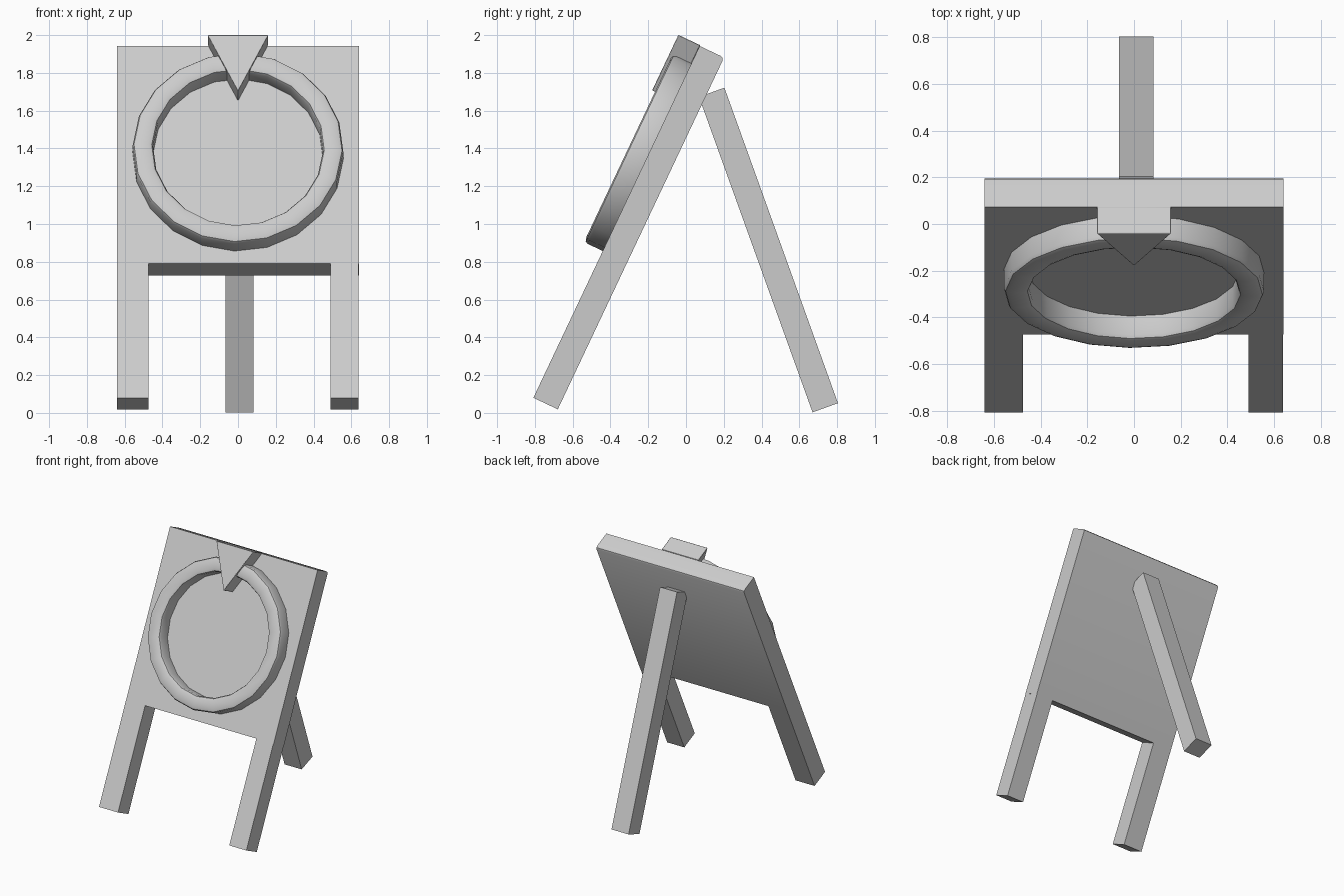
import bpy, bmesh, math
from mathutils import Matrix, Vector

if "Cube" in bpy.data.objects:
    bpy.data.objects.remove(bpy.data.objects["Cube"])

# Leaning frame: local x = width, local -y = out of the board front, local z = up the slope
LEAN = Matrix.Translation((0, -0.808, 0.08)) @ Matrix.Rotation(math.radians(-25.3), 4, 'X')


def finish(name, bm, matrix, bevel=0.0, smooth=35):
    bmesh.ops.recalc_face_normals(bm, faces=bm.faces)
    me = bpy.data.meshes.new(name)
    bm.to_mesh(me)
    bm.free()
    ob = bpy.data.objects.new(name, me)
    bpy.context.collection.objects.link(ob)
    ob.matrix_world = matrix
    if bevel:
        mod = ob.modifiers.new("soft_edges", 'BEVEL')
        mod.width = bevel
        mod.segments = 2
    bpy.ops.object.select_all(action='DESELECT')
    ob.select_set(True)
    bpy.context.view_layer.objects.active = ob
    bpy.ops.object.shade_smooth_by_angle(angle=math.radians(smooth))
    return ob


def box(name, lo, hi, matrix, bevel=0.0):
    bm = bmesh.new()
    lo, hi = Vector(lo), Vector(hi)
    size = Matrix.Diagonal((*(hi - lo), 1))
    bmesh.ops.create_cube(bm, size=1, matrix=Matrix.Translation((lo + hi) / 2) @ size)
    return finish(name, bm, matrix, bevel)


def prism(name, pts, axis, matrix, bevel=0.0):
    bm = bmesh.new()
    face = bm.faces.new([bm.verts.new(p) for p in pts])
    ext = bmesh.ops.extrude_face_region(bm, geom=[face], use_keep_orig=True)
    verts = [g for g in ext['geom'] if isinstance(g, bmesh.types.BMVert)]
    bmesh.ops.translate(bm, verts=verts, vec=axis)
    return finish(name, bm, matrix, bevel)


# Board with a softened top back edge
prism("board", [(-0.64, y, z) for y, z in
                [(0, 0.785), (0.143, 0.785), (0.143, 2.042), (0.137, 2.054), (0.122, 2.06), (0, 2.06)]],
      (1.28, 0, 0), LEAN)

# Front legs
for name, x0, x1 in (("front_leg_left", -0.64, -0.475), ("front_leg_right", 0.49, 0.638)):
    box(name, (x0, 0, 0), (x1, 0.143, 0.785), LEAN)

# Ring: rounded profile (radius, height) revolved in 20 steps
profile = [(0.45, 0), (0.45, 0.088), (0.457, 0.103), (0.475, 0.11),
           (0.533, 0.11), (0.551, 0.103), (0.558, 0.088), (0.558, 0)]
N = 20
bm = bmesh.new()
rings = []
for i in range(N):
    a = 2 * math.pi * i / N - math.radians(2)
    rings.append([bm.verts.new((r * math.cos(a), -h, r * math.sin(a))) for r, h in profile])
for i in range(N):
    a, b = rings[i], rings[(i + 1) % N]
    for j in range(len(profile)):
        k = (j + 1) % len(profile)
        bm.faces.new((a[j], b[j], b[k], a[k]))
finish("round_frame", bm, LEAN @ Matrix.Translation((0, 0, 1.417)))

# Triangular pointer at the top
prism("pointer", [(-0.16, 0, 2.065), (0.16, 0, 2.065), (0, 0, 1.738)], (0, -0.127, 0), LEAN, 0.004)

# Rear prop leg, tilted the other way
prop = Matrix.Translation((0, 0.67, 0.003)) @ Matrix.Rotation(math.radians(19.8), 4, 'X')
box("rear_leg", (-0.065, 0, 0), (0.083, 0.143, 1.775), prop)
